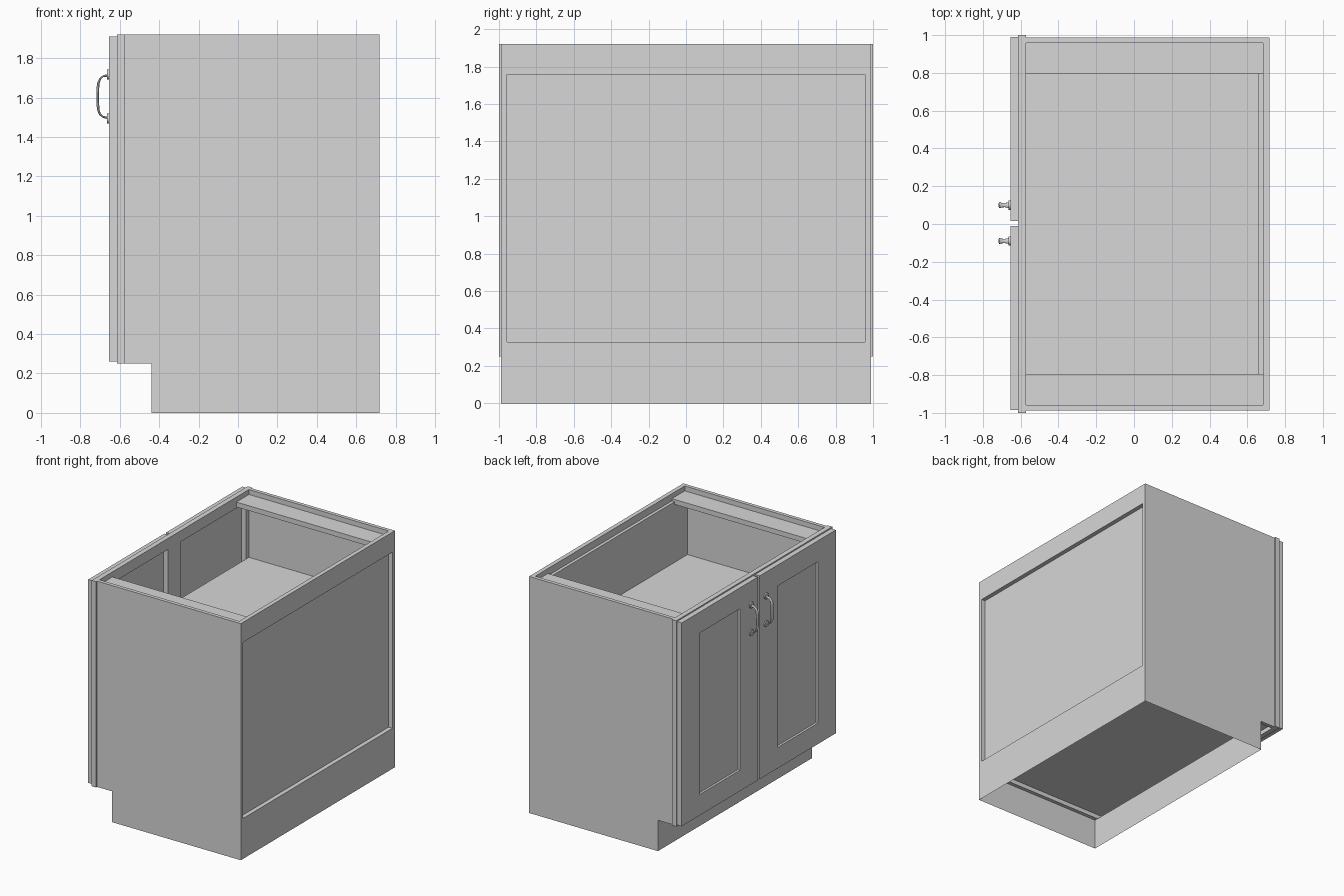
import bpy, bmesh
from mathutils import Vector

cube = bpy.data.objects.get("Cube")
if cube:
    bpy.data.objects.remove(cube, do_unlink=True)

grey = bpy.data.materials.new("light_grey")
grey.use_nodes = True
grey.diffuse_color = (0.68, 0.68, 0.68, 1)
grey.node_tree.nodes["Principled BSDF"].inputs["Base Color"].default_value = (0.68, 0.68, 0.68, 1)


def finish(name, bm):
    mesh = bpy.data.meshes.new(name)
    bm.to_mesh(mesh)
    bm.free()
    mesh.materials.append(grey)
    obj = bpy.data.objects.new(name, mesh)
    bpy.context.collection.objects.link(obj)


def box_mesh(x, y, z):
    bm = bmesh.new()
    bmesh.ops.create_cube(bm, size=1)
    for v in bm.verts:
        v.co = Vector([(a + b) / 2 + c * (b - a) for (a, b), c in zip((x, y, z), v.co)])
    bm.normal_update()
    return bm


def box(name, x, y, z):
    finish(name, box_mesh(x, y, z))


# Base skirt: thin walls, open above and below
skirt = box_mesh((-0.44, 0.717), (-0.988, 0.988), (0, 0.25))
bmesh.ops.delete(skirt, geom=[f for f in skirt.faces if abs(f.normal.z) > 0.5], context="FACES_ONLY")
finish("base_skirt", skirt)

# Carcass boards
W = (-0.958, 0.958)
box("right_side", (-0.573, 0.717), (-0.988, -0.958), (0.25, 1.92))
box("left_side", (-0.573, 0.717), (0.958, 0.988), (0.25, 1.92))
box("floor", (-0.573, 0.682), W, (0.285, 0.325))
box("shelf", (-0.573, 0.657), W, (1.33, 1.37))
box("back_panel", (0.657, 0.682), W, (0.285, 1.862))
box("back_top_rail", (0.682, 0.717), W, (1.757, 1.92))
box("back_bottom_rail", (0.682, 0.717), W, (0.25, 0.328))
box("right_stretcher", (-0.573, 0.682), (-0.958, -0.793), (1.84, 1.88))
box("left_stretcher", (-0.573, 0.682), (0.797, 0.958), (1.84, 1.88))

# Face frame
F = (-0.613, -0.573)
box("frame_right_stile", F, (-1, -0.92), (0.25, 1.92))
box("frame_left_stile", F, (0.92, 1), (0.25, 1.92))
box("frame_top_rail", F, (-0.92, 0.92), (1.83, 1.92))
box("frame_bottom_rail", F, (-0.92, 0.92), (0.25, 0.33))
box("frame_centre_stile", F, (-0.08, 0.08), (0.33, 1.83))


# Doors with a sunken panel; each step gives side margin, end margin and depth
def door(name, y):
    z, x = (0.26, 1.91), -0.655
    bm = box_mesh((x, -0.613), y, z)
    front = min(bm.faces, key=lambda f: f.calc_center_median().x)
    mid = front.calc_center_median()
    for side, end, depth in ((0.23, 0.17, 0), (0.235, 0.175, 0.012), (0.26, 0.215, 0.016)):
        bmesh.ops.inset_region(bm, faces=[front], thickness=0.001)
        for v in front.verts:
            v.co = (x + depth,
                    y[0] + side if v.co.y < mid.y else y[1] - side,
                    z[0] + end if v.co.z < mid.z else z[1] - end)
    finish(name, bm)


door("right_door", (-0.985, -0.01))
door("left_door", (0.015, 0.99))

# Bow handles: flattened swept bar on two round feet
path = [(-0.655, 1.714, 1.2), (-0.685, 1.708, 0.8), (-0.700, 1.695, 0.9), (-0.708, 1.675, 1.1),
        (-0.711, 1.65, 1.2), (-0.711, 1.56, 1.2), (-0.708, 1.535, 1.1), (-0.700, 1.515, 0.9),
        (-0.685, 1.502, 0.8), (-0.655, 1.496, 1.2)]


def handle(name, y):
    curve = bpy.data.curves.new(name, "CURVE")
    curve.dimensions = "3D"
    curve.bevel_depth = 0.006
    curve.bevel_resolution = 3
    curve.use_fill_caps = True
    spline = curve.splines.new("POLY")
    spline.points.add(len(path) - 1)
    for p, (px, pz, r) in zip(spline.points, path):
        p.co = (px, 0, pz, 1)
        p.radius = r
    spline.use_smooth = True
    curve.materials.append(grey)
    bar = bpy.data.objects.new(name, curve)
    bar.location.y = y
    bar.scale.y = 2.3
    bpy.context.collection.objects.link(bar)
    for part, z in (("upper", 1.717), ("lower", 1.493)):
        bpy.ops.mesh.primitive_cylinder_add(vertices=24, radius=0.025, depth=0.01,
                                            location=(-0.659, y, z), rotation=(0, 1.5708, 0))
        foot = bpy.context.object
        foot.name = f"{name}_{part}_foot"
        foot.data.materials.append(grey)
        bpy.ops.object.shade_smooth_by_angle()


handle("right_handle", -0.09)
handle("left_handle", 0.1)
